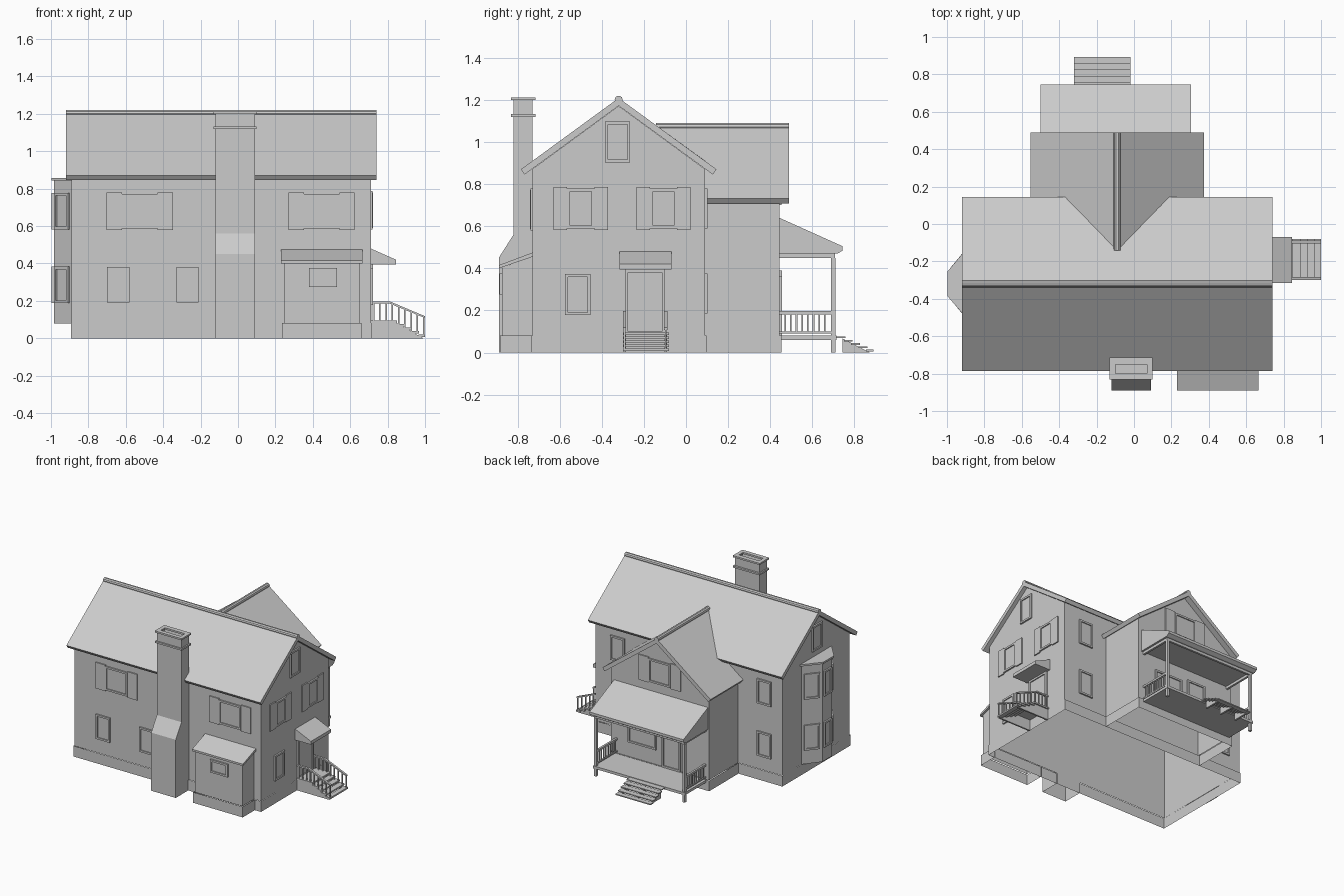
import bpy, bmesh
from math import pi, radians
from mathutils import Matrix, Vector

if "Cube" in bpy.data.objects:
    bpy.data.objects.remove(bpy.data.objects["Cube"])


def finish(name, bm, matrix=None):
    bmesh.ops.recalc_face_normals(bm, faces=bm.faces)
    me = bpy.data.meshes.new(name)
    bm.to_mesh(me)
    bm.free()
    ob = bpy.data.objects.new(name, me)
    bpy.context.collection.objects.link(ob)
    if matrix:
        ob.matrix_world = matrix
    return ob


def prism_bm(profile, axis, a, b, skip=(), caps=(True, True)):
    """Extrude a 2D profile along an axis; skip = profile edges left open."""
    place = {'x': lambda p, t: (t, p[0], p[1]),
             'y': lambda p, t: (p[0], t, p[1]),
             'z': lambda p, t: (p[0], p[1], t)}[axis]
    bm = bmesh.new()
    lo = [bm.verts.new(place(p, a)) for p in profile]
    hi = [bm.verts.new(place(p, b)) for p in profile]
    n = len(profile)
    sides = [bm.faces.new((lo[i], lo[(i + 1) % n], hi[(i + 1) % n], hi[i])) for i in range(n)]
    ends = [bm.faces.new(lo[::-1]), bm.faces.new(hi)]
    bmesh.ops.recalc_face_normals(bm, faces=bm.faces)
    drop = [sides[i] for i in skip] + [e for e, keep in zip(ends, caps) if not keep]
    bmesh.ops.delete(bm, geom=drop, context='FACES')
    return bm


def prism(name, *args, **kw):
    return finish(name, prism_bm(*args, **kw))


def add_box(bm, x0, x1, y0, y1, z0, z1):
    m = Matrix.Translation(((x0 + x1) / 2, (y0 + y1) / 2, (z0 + z1) / 2)) @ \
        Matrix.Diagonal((x1 - x0, y1 - y0, z1 - z0, 1))
    bmesh.ops.create_cube(bm, size=1, matrix=m)


def boxes(name, items, matrix=None):
    bm = bmesh.new()
    for it in items:
        add_box(bm, *it)
    return finish(name, bm, matrix)


def rect(x0, x1, y0, y1):
    return [(x0, y0), (x1, y0), (x1, y1), (x0, y1)]


def window(name, x, y, z, angle, w=.12, h=.19, shutter=0, d=.012, f=.014):
    """Framed pane facing -y before rotation, with optional shutters."""
    items = [(-w/2, -w/2 + f, -d, 0, -h/2, h/2), (w/2 - f, w/2, -d, 0, -h/2, h/2),
             (-w/2 + f, w/2 - f, -d, 0, h/2 - f, h/2), (-w/2 + f, w/2 - f, -d, 0, -h/2, -h/2 + f),
             (-w/2 + f, w/2 - f, -.004, 0, -h/2 + f, h/2 - f)]
    if shutter:
        for s in (-1, 1):
            x0, x1 = sorted((s * w/2, s * (w/2 + shutter)))
            items.append((x0, x1, -.009, 0, -h/2 - .008, h/2 + .008))
    boxes(name, items, Matrix.Translation((x, y, z)) @ Matrix.Rotation(radians(angle), 4, 'Z'))


def gable_roof(name, along, ridge, top, slope, plan, t=.03):
    """Two slabs mirrored about the ridge; plan = (distance along, distance out)."""
    bm = bmesh.new()
    for s in (-1, 1):
        nrm = Vector((0, s * slope, 1)).normalized() * t
        up = [Vector((u, ridge + s * d, top - slope * d)) for u, d in plan]
        lists = [[bm.verts.new(p - k * nrm) for p in up] for k in (0, 1)]
        n = len(plan)
        for vs in lists:
            bm.faces.new(vs)
        for i in range(n):
            j = (i + 1) % n
            bm.faces.new((lists[0][i], lists[0][j], lists[1][j], lists[1][i]))
    us = [p[0] for p in plan]
    # rounded ridge cap
    m = Matrix.Translation(((min(us) + max(us)) / 2, ridge, top - .008)) @ Matrix.Rotation(pi/2, 4, 'Y')
    bmesh.ops.create_cone(bm, cap_ends=True, segments=10, radius1=.019, radius2=.019,
                          depth=max(us) - min(us), matrix=m)
    if along == 'y':
        for v in bm.verts:
            v.co = Vector((v.co.y, v.co.x, v.co.z))
    finish(name, bm)


# Hollow house walls, open underneath and under the roof slabs
prism('main_walls', [(-.73, .08), (.09, .08), (.09, .872), (-.32, 1.172), (-.73, .872)],
      'x', -.89, .71, skip=(0, 2, 3))
prism('wing_walls', [(-.51, .08), (.33, .08), (.33, .73), (-.09, 1.043), (-.51, .73)],
      'y', .09, .445, skip=(0, 2, 3), caps=(False, True))
prism('main_foundation', rect(-.893, .713, -.737, .097), 'z', 0, .082, caps=(False, False))
prism('wing_foundation', rect(-.517, .337, .097, .455), 'z', 0, .082, skip=(0,), caps=(False, False))

# Roofs
gable_roof('main_roof', 'x', -.32, 1.21, .73, rect(-.92, .74, 0, .465))
gable_roof('wing_roof', 'y', -.09, 1.08, .75,
           [(-.142, 0), (.49, 0), (.49, .463), (.09, .463), (.09, .225)])

# Chimney with hollow top and two collars
bm = prism_bm([(-.89, 0), (-.73, 0), (-.73, 1.2), (-.82, 1.2), (-.82, .56), (-.89, .45)],
              'x', -.12, .09, skip=(0,))
bm.faces.ensure_lookup_table()
top = max(bm.faces, key=lambda f: f.calc_center_median().z)
bmesh.ops.inset_region(bm, faces=[top], thickness=.02)
bmesh.ops.translate(bm, vec=(0, 0, -.08), verts=top.verts)
finish('chimney', bm)
for i, z in enumerate((1.12, 1.2)):
    boxes(f'chimney_collar_{i}', [(-.13, -.10, -.832, -.715, z, z + .013), (.07, .10, -.832, -.715, z, z + .013),
                                  (-.10, .07, -.832, -.80, z, z + .013), (-.10, .07, -.75, -.715, z, z + .013)])

# Front lean-to
prism('lean_to_walls', rect(.245, .65, -.875, -.73), 'z', .08, .415, skip=(2,), caps=(False, False))
prism('lean_to_foundation', rect(.235, .66, -.885, -.73), 'z', 0, .082, skip=(2,), caps=(False, False))
prism('lean_to_roof', [(-.89, .40), (-.73, .455), (-.73, .475), (-.89, .415)], 'x', .23, .665)
prism('lean_to_gables', [(-.875, .40), (-.73, .40), (-.73, .465)], 'x', .246, .649)
window('lean_to_window', .455, -.875, .325, 0, .15, .10)

# Two-storey bay on the left side
bay = [(-.89, -.14), (-.89, -.495), (-.985, -.38), (-.985, -.26)]
prism('bay_walls', bay, 'z', .08, .845, skip=(0,))
prism('bay_cap', [(-.89, -.125), (-.89, -.51), (-.998, -.385), (-.998, -.255)], 'z', .843, .857)
for z in (.285, .68):
    window('bay_window_front', -.9375, -.4375, z, -50.4, .115, .195)
    window('bay_window_middle', -.985, -.32, z, -90, .09, .195)
    window('bay_window_back', -.9375, -.20, z, -129.6, .115, .195)

# Windows: front, right, left and back walls
for x in (-.64, -.27):
    window('front_lower_window', x, -.73, .285, 0)
for x in (-.525, .447):
    window('front_upper_window', x, -.73, .68, 0, .19, .185, .082)
for y in (-.5, -.107):
    window('right_upper_window', .71, y, .685, 90, .13, .19, .064)
window('right_lower_window', .71, -.515, .275, 90, .12, .195)
window('right_attic_window', .71, -.325, 1.0, 90, .12, .195)
window('left_attic_window', -.89, -.325, 1.0, -90, .12, .195)
for x in (-.735, .52):
    for z in (.28, .685):
        window('back_window', x, .09, z, 180)
window('wing_upper_window', -.09, .445, .80, 180, .19, .18, .084)
window('porch_window', .06, .445, .28, 180, .24, .17)
window('porch_door', -.19, .445, .235, 180, .16, .31)

# Side entrance: door, canopy, stoop and steps
window('side_door', .71, -.195, .24, 90, .19, .31)
prism('side_canopy', [(.71, .395), (.845, .395), (.845, .42), (.71, .48)], 'y', -.315, -.07)
treads = [(.71, .845, .095), (.845, .885, .076), (.885, .925, .057), (.925, .965, .038), (.965, 1.0, .019)]
boxes('side_steps', [(a, b + (.004 if b < 1 else 0), -.30, -.08, z - .012, z) for a, b, z in treads])
for y in (-.292, -.096):
    prism('side_stringer', [(.71, 0), (.99, 0), (.845, .084), (.71, .084)], 'y', y - .006, y + .006)
    prism('side_handrail', [(.71, .186), (.81, .186), (1.0, .108), (1.0, .118), (.812, .197), (.71, .197)],
          'y', y - .008, y + .008)
    bars = []
    for i in range(9):
        x = .725 + i * .0335
        rail = .19 if x < .81 else .19 - (x - .81) * .41
        foot = next(z for a, b, z in treads if x <= b)
        bars.append((x - .004, x + .004, y - .004, y + .004, foot - .005, rail))
    boxes('side_balusters', bars)

# Back porch: floor, roof, beam, posts
boxes('porch_floor', [(-.49, .295, .445, .715, .06, .08)])
prism('porch_roof', [(.445, .47), (.72, .47), (.745, .485), (.745, .505), (.445, .64)], 'x', -.50, .305)
boxes('porch_beam', [(-.485, .29, .692, .708, .45, .475), (-.485, -.469, .445, .692, .45, .475),
                     (.274, .29, .445, .692, .45, .475)])
for x in (-.476, .281):
    boxes('porch_post', [(x - .01, x + .01, .69, .71, 0, .45)])
    rails = [(x - .008, x + .008, .445, .69, .182, .197), (x - .006, x + .006, .445, .69, .09, .10)]
    rails += [(x - .004, x + .004, .467 + i * .027, .475 + i * .027, .10, .182) for i in range(8)]
    boxes('porch_railing', rails)

# Back steps: treads on three wedge stringers
boxes('porch_steps', [(-.32, -.02, .715 + i * .035, .755 + i * .035 - (.005 if i == 4 else 0) + .002,
                       .068 - i * .0155, .076 - i * .0155) for i in range(5)])
for x in (-.30, -.17, -.04):
    prism('porch_stringer', [(.745, 0), (.875, 0), (.745, .066)], 'x', x - .007, x + .007)
